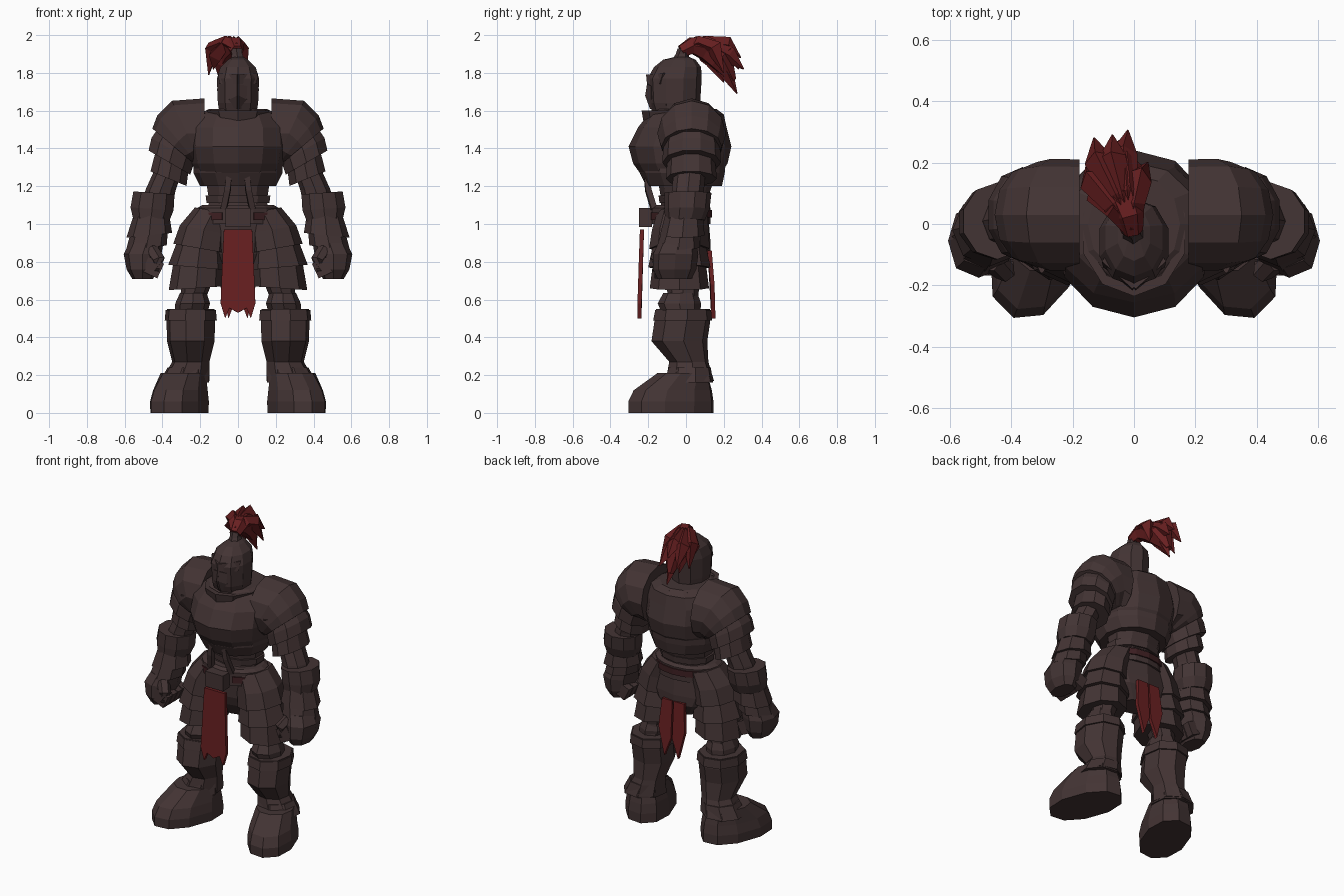
import bpy, bmesh
from math import cos, sin, pi, radians, copysign
from mathutils import Matrix, Vector

cube = bpy.data.objects.get("Cube")
if cube:
    bpy.data.objects.remove(cube, do_unlink=True)


def material(name, rgb):
    mat = bpy.data.materials.new(name)
    mat.use_nodes = True
    mat.diffuse_color = (*rgb, 1)
    shader = mat.node_tree.nodes["Principled BSDF"]
    shader.inputs["Base Color"].default_value = (*rgb, 1)
    shader.inputs["Roughness"].default_value = .8
    return mat


armour = material("dark iron", (.056, .034, .034))
red = material("red cloth", (.14, .014, .015))
dark_red = material("dark red trim", (.048, .014, .016))


def finish(name, bm, mat, mirror=False, thickness=0):
    bmesh.ops.recalc_face_normals(bm, faces=bm.faces)
    mesh = bpy.data.meshes.new(name)
    bm.to_mesh(mesh)
    bm.free()
    mesh.materials.append(mat)
    obj = bpy.data.objects.new(name, mesh)
    bpy.context.collection.objects.link(obj)
    if thickness:
        solid = obj.modifiers.new("Thickness", 'SOLIDIFY')
        solid.thickness = thickness
        solid.offset = 0
    if mirror:
        flip = obj.modifiers.new("Mirror", 'MIRROR')
        flip.use_mirror_merge = False
    return obj


def skin(name, loops, mat, mirror=False):
    """Bridge closed loops of points and cap both ends."""
    bm = bmesh.new()
    rows = [[bm.verts.new(p) for p in loop] for loop in loops]
    n = len(rows[0])
    for low, high in zip(rows, rows[1:]):
        for i in range(n):
            j = (i + 1) % n
            bm.faces.new((low[i], low[j], high[j], high[i]))
    bm.faces.new(rows[0])
    bm.faces.new(rows[-1])
    return finish(name, bm, mat, mirror)


def loft(name, rings, n=8, tilt=0, yaw=0, power=2, mat=armour, mirror=False):
    """Rings are x, y, z, half width, half depth and an optional own tilt."""
    loops = []
    for x, y, z, rx, ry, *own in rings:
        turn = (Matrix.Rotation(radians(yaw), 3, 'Z')
                @ Matrix.Rotation(-radians(own[0] if own else tilt), 3, 'Y'))
        loop = []
        for i in range(n):
            a = 2 * pi * i / n - pi / 2
            c, s = [copysign(abs(v) ** (2 / power), v) for v in (cos(a), sin(a))]
            loop.append(Vector((x, y, z)) + turn @ Vector((rx * c, ry * s, 0)))
        loops.append(loop)
    return skin(name, loops, mat, mirror)


def strand(name, path, radii, mat, n=5, mirror=False):
    """Tapering lock or strap that follows a path."""
    path = [Vector(p) for p in path]
    loops = []
    for k, (p, r) in enumerate(zip(path, radii)):
        along = path[min(k + 1, len(path) - 1)] - path[max(k - 1, 0)]
        frame = along.to_track_quat('Z', 'Y')
        angles = [2 * pi * i / n for i in range(n)]
        loops.append([p + frame @ Vector((r * cos(a), r * sin(a), 0)) for a in angles])
    return skin(name, loops, mat, mirror)


def box(name, centre, size, mirror=False, tilt=0):
    bm = bmesh.new()
    place = (Matrix.Translation(centre) @ Matrix.Rotation(radians(tilt), 4, 'Y')
             @ Matrix.Diagonal((*size, 1)))
    bmesh.ops.create_cube(bm, size=1, matrix=place)
    return finish(name, bm, armour, mirror)


def sheet(name, faces, mat, thickness, mirror=False):
    bm = bmesh.new()
    for face in faces:
        bm.faces.new([bm.verts.new(p) for p in face])
    bmesh.ops.remove_doubles(bm, verts=bm.verts, dist=.0001)
    return finish(name, bm, mat, mirror, thickness)


def belt_trim(name, start, count, z, mirror=False):
    """Thin coloured strip lying on the sixteen-sided belt."""
    def at(i, height):
        a = radians(start + 22.5 * i)
        return (.219 * cos(a), .164 * sin(a) - .03, height)
    top = z + .04
    faces = [(at(i, z), at(i + 1, z), at(i + 1, top), at(i, top)) for i in range(count)]
    sheet(name, faces, dark_red, .008, mirror)


# Torso
loft("breastplate", [(0, -.03, 1.25, .21, .2), (0, -.03, 1.32, .245, .25),
                     (0, -.032, 1.41, .26, .272), (0, -.02, 1.51, .255, .235),
                     (0, 0, 1.58, .21, .2), (0, 0, 1.61, .15, .16)], n=12, power=2.1)
loft("lower_chest_plate", [(0, -.01, 1.2, .2, .2), (0, -.02, 1.27, .235, .225),
                           (0, -.02, 1.32, .235, .23)], n=12, power=2.1)
loft("collar", [(0, -.03, 1.51, .14, .19), (0, -.03, 1.6, .175, .205),
                (0, -.03, 1.6, .15, .17), (0, -.03, 1.55, .13, .15)], n=10)
loft("waist", [(0, -.02, 1, .19, .13), (0, -.01, 1.12, .16, .12), (0, 0, 1.24, .18, .15)], n=10)
loft("waist_band", [(0, -.01, 1.11, .175, .13), (0, -.01, 1.15, .18, .135)], n=10)
strand("belly_straps", [(.045, -.21, 1.28), (.055, -.2, 1.18), (.075, -.17, 1.08)],
       [.02, .022, .022], armour, 4, True)

# Hips
loft("belt", [(0, -.03, 1, .215, .16), (0, -.03, 1.085, .215, .16),
              (0, -.03, 1.1, .19, .14)], n=16)
loft("pelvis", [(0, -.02, 1.02, .2, .14), (0, -.01, .9, .24, .14),
                (0, 0, .84, .2, .13), (0, 0, .76, .1, .08)], n=10)
box("buckle", (0, -.215, 1.035), (.13, .07, .1))
belt_trim("front_belt_trim", -67.5, 1, 1.02, True)
belt_trim("back_belt_trim", 45, 4, 1.035)
loft("upper_thigh_plates", [(.13, -.02, 1.07, .1, .13), (.18, -.03, .97, .13, .15),
                            (.2, -.035, .87, .145, .16)], tilt=10, mirror=True)
loft("middle_thigh_plates", [(.2, -.035, .89, .125, .14), (.215, -.035, .77, .155, .165)],
     tilt=5, mirror=True)
loft("lower_thigh_plates", [(.21, -.035, .79, .135, .14), (.222, -.035, .66, .145, .157)],
     tilt=-4, mirror=True)

# Hanging cloths
outline = [(0, .97), (.075, .97), (.083, .8), (.092, .58), (.068, .5), (.045, .555), (0, .53)]


def cloth_y(z):
    return -.246 + .035 * max(0, z - .6)


sheet("front_cloth", [[(s * x, cloth_y(z), z) for x, z in outline] for s in (1, -1)], red, .022)
sheet("back_cloth_tails", [[(.005, .125, .86), (.08, .125, .86), (.095, .14, .68),
                            (.05, .145, .5), (.005, .14, .62)]], red, .022, True)

# Legs
loft("inner_legs", [(.2, -.02, .76, .09, .1), (.235, -.015, .62, .07, .08),
                    (.25, -.01, .48, .09, .1)], mirror=True)
loft("knee_plates", [(.237, -.03, .635, .07, .09), (.24, -.035, .58, .092, .115),
                     (.25, -.025, .52, .085, .1)], mirror=True)
loft("greaves", [(.25, -.015, .55, .128, .145), (.25, -.02, .48, .13, .15),
                 (.25, -.035, .38, .128, .15), (.25, .015, .27, .1, .105),
                 (.28, .02, .17, .13, .13)], yaw=10, power=2.1, mirror=True)
loft("greave_cuffs", [(.25, -.015, .545, .135, .15), (.25, -.018, .49, .14, .158)],
     yaw=10, power=2.1, mirror=True)
loft("ankle_plates", [(.265, .02, .24, .112, .115), (.285, .015, .16, .136, .134)],
     yaw=15, mirror=True)
loft("boots", [(.31, -.08, 0, .14, .24), (.31, -.08, .06, .142, .24),
               (.305, -.07, .12, .132, .22), (.29, -.02, .21, .115, .14)],
     n=10, yaw=20, power=2.2, mirror=True)

# Shoulders, layered outward and down
loft("pauldrons", [(.178, .03, 1.475, .19, .18, 90), (.27, .03, 1.48, .19, .182, 65),
                   (.315, .03, 1.44, .175, .172, 50), (.34, .03, 1.41, .148, .16, 40)],
     n=12, mirror=True)
loft("middle_shoulder_plates", [(.325, .03, 1.44, .125, .14), (.345, .03, 1.39, .137, .152),
                                (.363, .03, 1.325, .134, .155)],
     n=10, tilt=30, mirror=True)
loft("lower_shoulder_plates", [(.345, .028, 1.36, .1, .125), (.368, .028, 1.24, .108, .135)],
     n=10, tilt=22, mirror=True)
loft("shoulder_rivets", [(.3, -.12, 1.48, .02, .02), (.3, -.15, 1.48, .008, .01)],
     n=6, mirror=True)

# Arms
loft("inner_arms", [(.37, .02, 1.28, .075, .085), (.41, .01, 1.18, .08, .085),
                    (.45, 0, 1, .085, .085)], mirror=True)
loft("gauntlet_cuffs", [(.445, .01, 1.165, .115, .125), (.455, .005, 1.08, .12, .12),
                        (.46, -.005, 1.02, .1, .105)], n=10, tilt=4, mirror=True)
loft("forearm_plates", [(.46, -.01, 1.05, .095, .1), (.47, -.02, .94, .122, .118)],
     tilt=-6, mirror=True)
loft("wrist_plates", [(.47, -.03, .96, .1, .1), (.485, -.04, .875, .108, .115)],
     tilt=-6, mirror=True)
loft("fists", [(.485, -.045, .9, .09, .1), (.505, -.055, .84, .1, .12),
               (.505, -.06, .76, .085, .115), (.505, -.06, .71, .055, .09)],
     power=2.3, mirror=True)
for i in range(4):
    box(f"finger_{i + 1}", (.45, -.145 + .052 * i, .77), (.09, .046, .085), True, -25)
strand("thumbs", [(.46, -.12, .86), (.42, -.155, .81), (.43, -.16, .75)],
       [.04, .036, .02], armour, 6, True)

# Head
loft("helmet", [(0, -.05, 1.57, .1, .12), (0, -.06, 1.64, .112, .135),
                (0, -.06, 1.77, .117, .143), (0, -.045, 1.83, .098, .125),
                (0, -.035, 1.87, .055, .085), (0, -.02, 1.885, .03, .035)], n=10, power=2.1)
sheet("visor", [[(0, -.205, 1.79), (.1, -.115, 1.8), (.095, -.135, 1.74), (0, -.2, 1.74)],
                [(0, -.2, 1.74), (.045, -.178, 1.73), (.04, -.178, 1.66), (0, -.21, 1.68)],
                [(0, -.21, 1.68), (.04, -.178, 1.66), (.105, -.1, 1.72),
                 (.1, -.1, 1.63), (0, -.185, 1.61)]], armour, .016, True)
loft("plume_holder", [(0, -.03, 1.86, .045, .05), (-.005, -.02, 1.9, .032, .034),
                      (-.01, -.01, 1.93, .034, .034)], n=6)

# Plume: a thick core and loose pointed locks
strand("plume_core", [(-.005, -.025, 1.915), (-.015, .03, 1.945), (-.04, .1, 1.93),
                      (-.055, .18, 1.885), (-.06, .25, 1.76)],
       [.035, .05, .066, .08, .02], red, 6)
tips = [(-.13, .28, 1.82), (-.02, .305, 1.82), (-.155, .19, 1.79), (-.05, .27, 1.69),
        (.045, .2, 1.8), (-.09, .2, 1.75), (-.07, .29, 1.88), (-.13, .14, 1.82)]
for i, (x, y, z) in enumerate(tips):
    droop = .5 if i % 2 else .2
    strand(f"plume_lock_{i + 1}", [(-.01, -.01, 1.93), (.35 * x - .015, .35 * y, 1.96),
                                   (.75 * x - .02, .75 * y, droop * z + (1 - droop) * 1.965),
                                   (x, y, z)],
           [.03, .036, .046, .003], red, 4)
